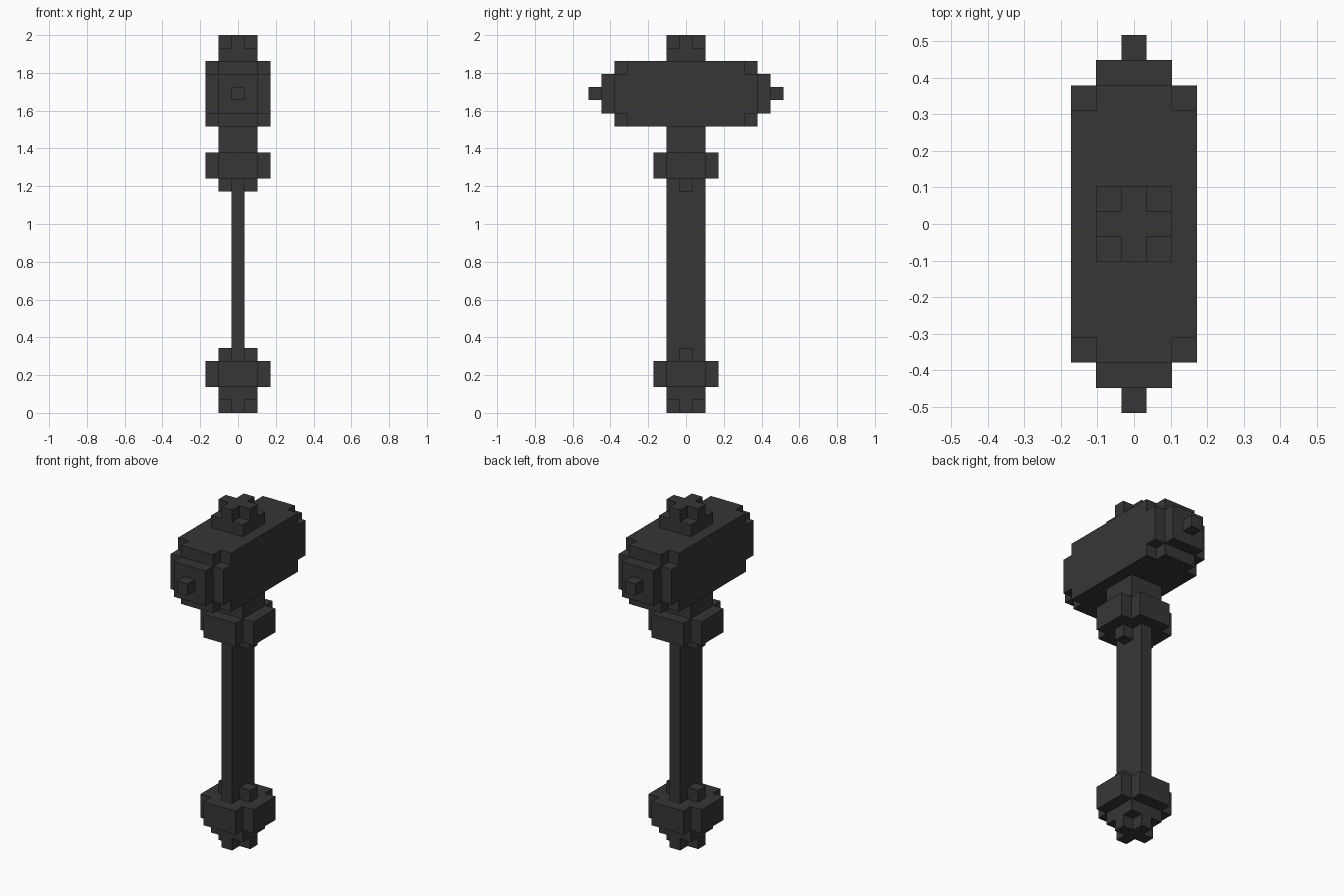
import bpy
import bmesh
import math
from mathutils import Vector

default = bpy.data.objects.get("Cube")
if default:
    bpy.data.objects.remove(default, do_unlink=True)

UNIT = 2 / 29  # edge of one block; the model is 29 blocks tall

iron = bpy.data.materials.new("dark_iron")
iron.use_nodes = True
colour = (0.037, 0.037, 0.037, 1)
iron.diffuse_color = colour
bsdf = next(n for n in iron.node_tree.nodes if n.type == "BSDF_PRINCIPLED")
bsdf.inputs["Base Color"].default_value = colour


def block(rx, ry, z0, z1):
    """Cells within rx and ry of the axis, from layer z0 up to z1."""
    return {(x, y, z) for x in range(-rx, rx + 1)
            for y in range(-ry, ry + 1) for z in range(z0, z1)}


def cross(r, z0, z1):
    """Square slab without its corner columns."""
    return block(r, r - 1, z0, z1) | block(r - 1, r, z0, z1)


def build(name, cells):
    """Skin the outside of a set of cells and merge its flat faces."""
    bm = bmesh.new()
    for cell in cells:
        centre = Vector(cell) + Vector((0, 0, 0.5))
        for axis in range(3):
            for sign in (-1, 1):
                n = Vector((0, 0, 0))
                n[axis] = sign
                if tuple(int(a + b) for a, b in zip(cell, n)) in cells:
                    continue
                u = Vector((n.y, n.z, n.x))
                v = n.cross(u)
                corners = (-u - v, u - v, u + v, v - u)
                bm.faces.new([bm.verts.new((centre + (n + c) / 2) * UNIT)
                              for c in corners])
    bmesh.ops.remove_doubles(bm, verts=bm.verts, dist=UNIT / 100)
    bmesh.ops.dissolve_limit(bm, angle_limit=math.radians(1),
                             verts=bm.verts, edges=bm.edges)
    mesh = bpy.data.meshes.new(name)
    bm.to_mesh(mesh)
    bm.free()
    mesh.materials.append(iron)
    bpy.context.collection.objects.link(bpy.data.objects.new(name, mesh))


# Pommel: stepped tip under a wide notched ring
build("pommel", cross(1, 0, 1) | block(1, 1, 1, 2) | cross(2, 2, 4))

# Flat handle with small side studs at both ends
build("handle", block(0, 1, 4, 18) | block(1, 0, 4, 5) | block(1, 0, 17, 18))

# Collar and neck below the head
build("collar", cross(2, 18, 20))
build("neck", block(1, 1, 20, 22))

# Hammer head with its eight corner blocks removed
corner_cells = {(x, y, z) for x in (-2, 2) for y in (-5, 5) for z in (22, 26)}
build("hammer_head", block(2, 5, 22, 27) - corner_cells)

# Striking plates and studs on the front and back
for side, sign in (("front", -1), ("back", 1)):
    build(side + "_striking_plate",
          {(x, 6 * sign, z) for x, _, z in block(1, 0, 23, 26)})
    build(side + "_stud", {(0, 7 * sign, 24)})

# Stepped crown on top of the head
build("crown", block(1, 1, 27, 28) | cross(1, 28, 29))
